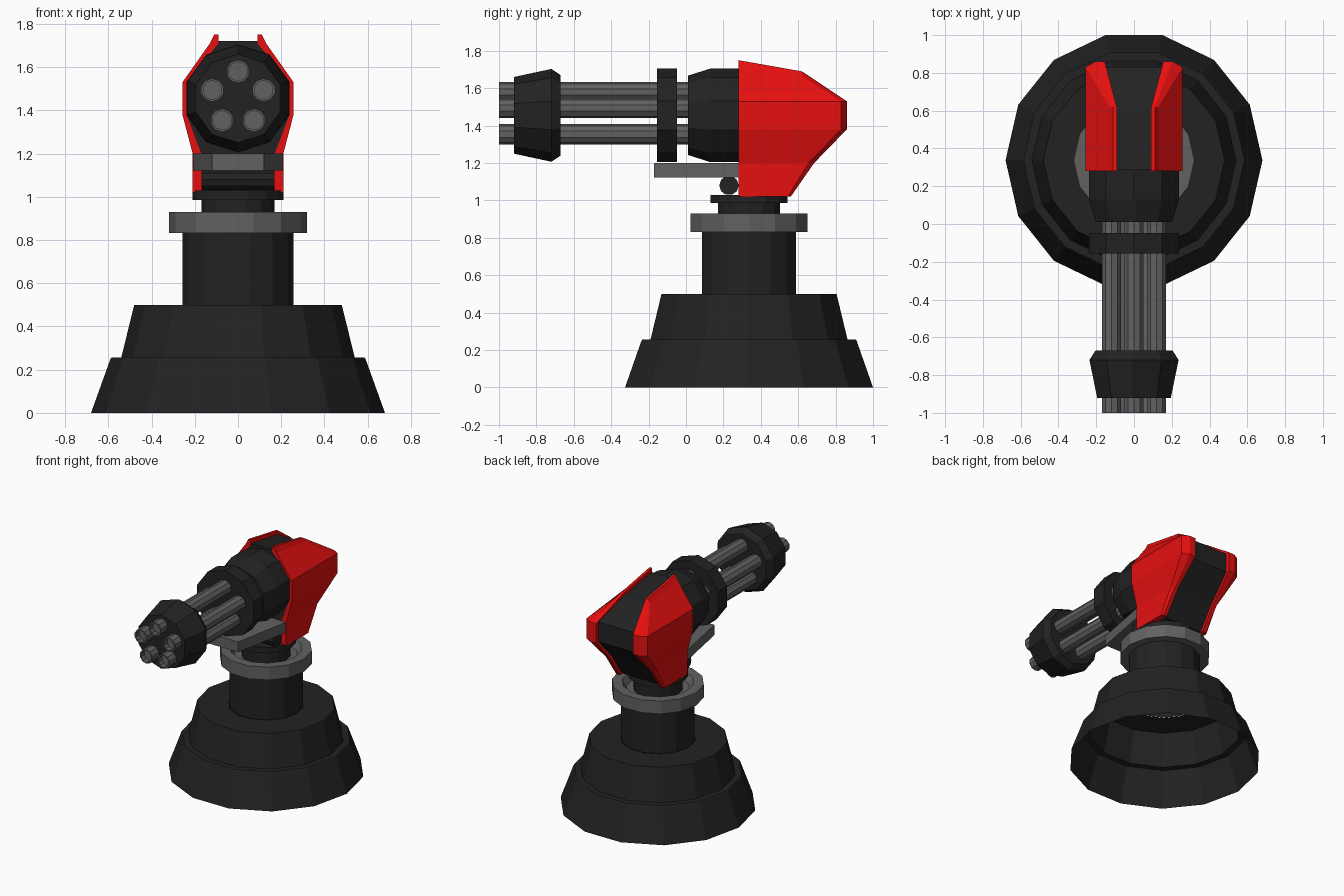
import bpy, bmesh
from math import sin, cos, pi

if "Cube" in bpy.data.objects:
    bpy.data.objects.remove(bpy.data.objects["Cube"])


def material(name, c):
    m = bpy.data.materials.new(name)
    m.diffuse_color = (*c, 1)
    m.use_nodes = True
    m.node_tree.nodes["Principled BSDF"].inputs["Base Color"].default_value = m.diffuse_color
    return m


DARK = material("dark_metal", (0.016, 0.016, 0.016))
GREY = material("grey_metal", (0.12, 0.12, 0.12))
RED = material("red_paint", (0.8, 0.005, 0.005))
BASE_Y, AXIS_Z = 0.337, 1.455


def finish(name, bm, mat):
    bmesh.ops.remove_doubles(bm, verts=bm.verts, dist=1e-5)
    bmesh.ops.recalc_face_normals(bm, faces=bm.faces)
    me = bpy.data.meshes.new(name)
    bm.to_mesh(me)
    bm.free()
    me.materials.append(mat)
    ob = bpy.data.objects.new(name, me)
    bpy.context.collection.objects.link(ob)
    return ob


def strip(bm, a, b):
    """Quads between two equally long point rows."""
    for i in range(len(a) - 1):
        pts = []
        for p in (a[i], a[i + 1], b[i + 1], b[i]):
            if p not in pts:
                pts.append(p)
        if len(pts) > 2:
            bm.faces.new([bm.verts.new(p) for p in pts])


def lathe(name, profile, n, mat, place):
    """Spin (radius, height) pairs; place maps (u, v, height) to the world."""
    bm = bmesh.new()
    rows = [[place(r * cos(2 * pi * (i % n) / n), r * sin(2 * pi * (i % n) / n), h)
             for i in range(n + 1)] for r, h in profile]
    for a, b in zip(rows, rows[1:]):
        strip(bm, a, b)
    return finish(name, bm, mat)


def upright(u, v, h):
    return (u, BASE_Y + v, h)


def along_gun(cx=0, cz=AXIS_Z):
    return lambda u, v, h: (cx + v, h, cz + u)


# Pedestal, open underneath
lathe("base", [(.68, 0), (.59, .25), (.585, .257), (.54, .257), (.48, .5), (.26, .5)],
      14, DARK, upright)
lathe("column", [(.257, .5), (.257, .84)], 14, DARK, upright)
lathe("collar", [(.25, .832), (.32, .832), (.32, .93), (.25, .93), (.22, .88), (.16, .88)],
      14, GREY, upright)
lathe("neck", [(.17, .87), (.17, .985), (.21, .985), (.21, 1.028), (0, 1.028)],
      14, DARK, upright)

# Tilt pivot
lathe("pivot", [(0, -.17), (.052, -.17), (.052, .17), (0, .17)], 10, DARK,
      lambda u, v, h: (h, .23 + u, 1.08 + v))

# Tapered plate under the gun
bm = bmesh.new()
outline = [(-.12, -.17), (.12, -.17), (.205, .28), (.17, .6), (-.17, .6), (-.205, .28)]
low = [(x, y, 1.122) for x, y in outline]
top = [(x, y, 1.2) for x, y in outline]
strip(bm, low + low[:1], top + top[:1])
for ring in (low, top):
    bm.faces.new([bm.verts.new(p) for p in ring])
finish("support_plate", bm, GREY)

# Rotary gun: housing, clamp ring, muzzle cluster and five barrels
lathe("gun_housing", [(0, .01), (.212, .01), (.25, .13), (.25, .3), (0, .3)],
      10, DARK, along_gun())
lathe("clamp_ring", [(0, -.155), (.25, -.155), (.25, -.047), (0, -.047)],
      10, DARK, along_gun())
lathe("muzzle_clamp", [(0, -.92), (.205, -.92), (.248, -.72), (.215, -.67), (0, -.67)],
      10, DARK, along_gun())
for i in range(5):
    a = 2 * pi * i / 5
    lathe(f"barrel_{i + 1}", [(0, -.96), (.044, -.96), (.044, -1), (.054, -1), (.054, .03)],
          10, GREY, along_gun(.125 * sin(a), AXIS_Z + .125 * cos(a)))

# Central body: ribbon over the back plus a front face
bm = bmesh.new()
spine = [(.1, .285, 1.72), (.1, .61, 1.665), (.17, .83, 1.53), (.17, .83, 1.38),
         (.175, .655, 1.2), (.175, .535, 1.025), (.175, .285, 1.025)]
strip(bm, spine, [(-x, y, z) for x, y, z in spine])
front = [(.1, .285, 1.72), (.245, .285, 1.53), (.245, .285, 1.38), (.175, .285, 1.2),
         (.175, .285, 1.025)]
bm.faces.new([bm.verts.new(p) for p in
              front + [(-x, y, z) for x, y, z in reversed(front)]])
finish("body_core", bm, DARK)

# Red side armour: outer skin, chamfer, rim and inner lip
edge = [(.13, .28, 1.71), (.13, .62, 1.665), (.257, .83, 1.53), (.257, .83, 1.38),
        (.21, .655, 1.2), (.21, .545, 1.02)]
rim = [(.11, .28, 1.75), (.11, .62, 1.69), (.205, .86, 1.53), (.205, .86, 1.38),
       (.195, .685, 1.2), (.195, .56, 1.02)]
lip = [(.09, .28, 1.75), (.09, .615, 1.69), (.155, .86, 1.53), (.155, .86, 1.38),
       (.165, .685, 1.2), (.165, .56, 1.02)]
seat = [(.09, .28, 1.71), (.09, .6, 1.655), (.155, .82, 1.53), (.155, .82, 1.38),
        (.165, .645, 1.2), (.165, .525, 1.02)]
front_out = [(.13, .28, 1.71), (.257, .28, 1.53), (.257, .28, 1.38), (.21, .28, 1.2),
             (.21, .28, 1.02)]
front_in = [(.09, .28, 1.71), (.238, .28, 1.53), (.238, .28, 1.38), (.17, .28, 1.2),
            (.17, .28, 1.02)]
for side, s in (("right", 1), ("left", -1)):
    E, R, L, S, FO, FI = ([(s * x, y, z) for x, y, z in row]
                          for row in (edge, rim, lip, seat, front_out, front_in))
    bm = bmesh.new()
    strip(bm, FO, E[1:])
    strip(bm, E, R)
    strip(bm, R, L)
    strip(bm, L, S)
    strip(bm, FO, FI)
    for cap in ([E[0], R[0], L[0], S[0]], [FO[4], E[5], R[5], L[5], S[5], FI[4]]):
        bm.faces.new([bm.verts.new(p) for p in cap])
    finish(side + "_armour", bm, RED)
